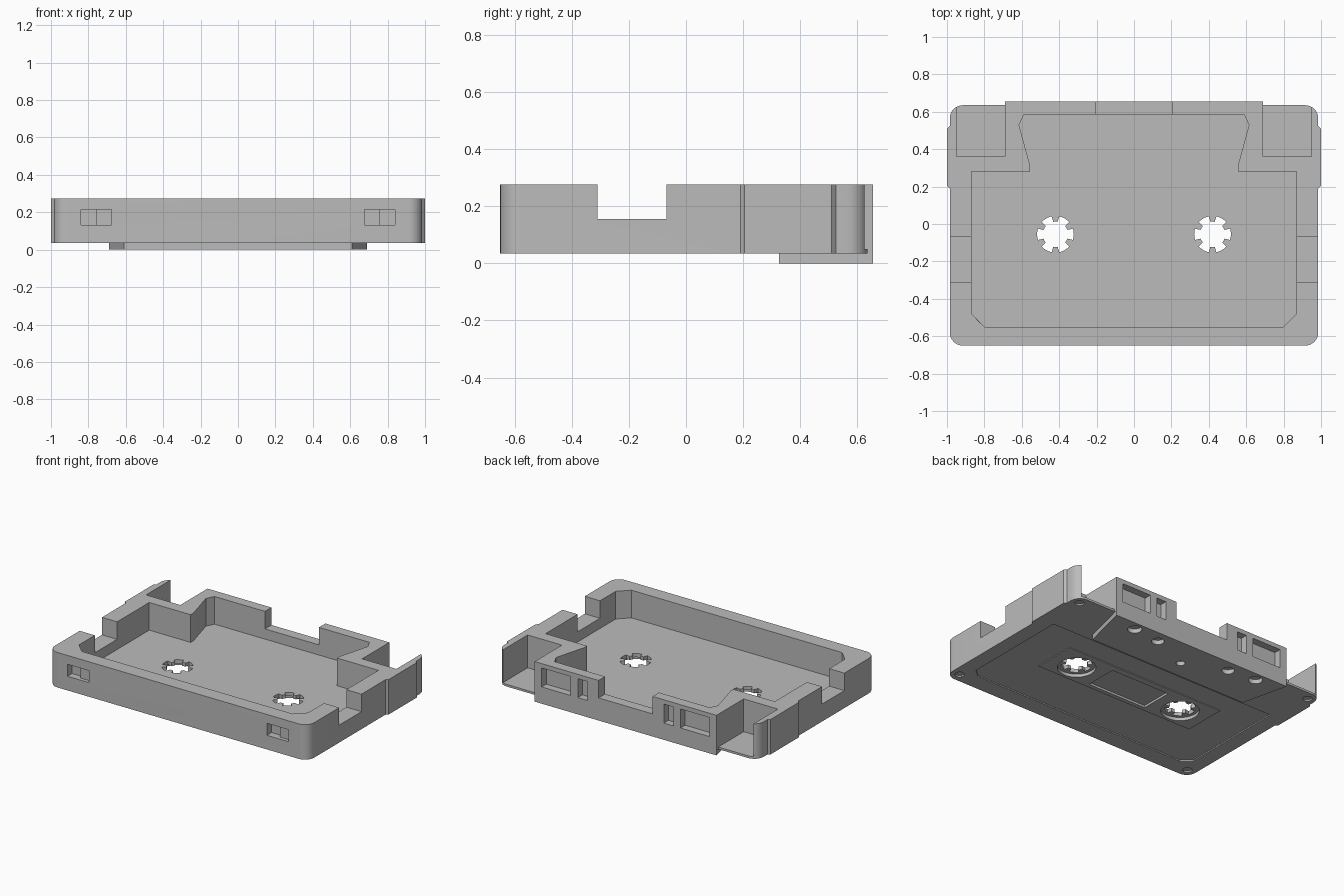
import bpy, bmesh, math

if "Cube" in bpy.data.objects:
    bpy.data.objects.remove(bpy.data.objects["Cube"], do_unlink=True)

grey = bpy.data.materials.new("matte_grey")
grey.use_nodes = True
COLOR = (0.5, 0.5, 0.5, 1)
grey.diffuse_color = COLOR
grey.node_tree.nodes["Principled BSDF"].inputs["Base Color"].default_value = COLOR


def prism(name, pts, z0, z1):
    """Extrude a flat outline from z0 to z1."""
    bm = bmesh.new()
    face = bm.faces.new([bm.verts.new((x, y, z0)) for x, y in pts])
    ext = bmesh.ops.extrude_face_region(bm, geom=[face])
    verts = [g for g in ext["geom"] if isinstance(g, bmesh.types.BMVert)]
    bmesh.ops.translate(bm, verts=verts, vec=(0, 0, z1 - z0))
    bmesh.ops.recalc_face_normals(bm, faces=bm.faces)
    mesh = bpy.data.meshes.new(name)
    bm.to_mesh(mesh)
    bm.free()
    mesh.materials.append(grey)
    obj = bpy.data.objects.new(name, mesh)
    bpy.context.collection.objects.link(obj)
    return obj


def box(name, x0, x1, y0, y1, z0, z1):
    return prism(name, [(x0, y0), (x1, y0), (x1, y1), (x0, y1)], z0, z1)


def arc(cx, cy, r, a0, a1, n=8):
    angles = [math.radians(a0 + (a1 - a0) * i / n) for i in range(n + 1)]
    return [(cx + r * math.cos(a), cy + r * math.sin(a)) for a in angles]


def disc(name, x, y, r, z0, z1):
    return prism(name, arc(x, y, r, 0, 360, 32)[:-1], z0, z1)


def mirrored(half):
    """Close a right-hand outline with its mirror image."""
    return half + [(-x, y) for x, y in reversed(half)]


def combine(target, tool, operation="DIFFERENCE"):
    mod = target.modifiers.new("combine", "BOOLEAN")
    mod.operation = operation
    mod.solver = "EXACT"
    mod.object = tool
    bpy.context.view_layer.objects.active = target
    bpy.ops.object.modifier_apply(modifier=mod.name)
    bpy.data.objects.remove(tool, do_unlink=True)


BASE, TOP, FLOOR, LEDGE = 0.035, 0.275, 0.085, 0.155
OVER = 0.4

# Rounded shell with side grips and a projecting rear block
outline = arc(0.915, -0.58, 0.07, -90, 0)
outline += [(0.985, 0.19), (1.0, 0.205), (1.0, 0.51), (0.985, 0.525)]
outline += arc(0.915, 0.565, 0.07, 0, 90) + [(0.69, 0.635), (0.69, 0.655)]
shell = prism("cassette_shell", mirrored(outline), BASE, TOP)

# Thick trapezoid under the rear edge
trapezoid = [(0.61, 0.325), (0.69, 0.655)]
combine(shell, prism("trapezoid", mirrored(trapezoid), 0, 0.05), "UNION")

# Open main cavity
cavity = [(0.8, -0.55), (0.87, -0.48), (0.87, 0.28), (0.555, 0.28),
          (0.555, 0.31), (0.615, 0.53), (0.588, 0.585)]
combine(shell, prism("cavity", mirrored(cavity), FLOOR, OVER))

# Gap in the rear wall
combine(shell, box("rear_gap", -0.205, 0.205, 0.57, 0.7, LEDGE, OVER))

# Shallow label panel on the underside, with a raised hub panel
label = [(0.82, -0.53), (0.88, -0.48), (0.88, 0.27)]
combine(shell, prism("label_recess", mirrored(label), -0.1, BASE + 0.008))
combine(shell, box("hub_panel", -0.61, 0.61, -0.195, 0.105, BASE + 0.003, 0.06), "UNION")
combine(shell, box("window_recess", -0.225, 0.225, -0.165, 0.06, -0.1, BASE + 0.018))

for s in (-1, 1):
    def side_box(name, x0, x1, *rest):
        a, b = sorted((s * x0, s * x1))
        return box(name, a, b, *rest)

    # Rear corner pocket and side wall notch
    combine(shell, side_box("corner_pocket", 0.69, 0.95, 0.36, 0.8, 0.05, OVER))
    combine(shell, side_box("side_notch", 0.8, 1.1, -0.31, -0.068, LEDGE, OVER))

    # Blind windows in the rear face
    combine(shell, side_box("large_window", 0.417, 0.637, 0.605, 0.75, 0.115, 0.245))
    combine(shell, side_box("small_window", 0.29, 0.363, 0.605, 0.75, 0.115, 0.245))

    # Stepped slot in the front face
    mid = s * 0.757
    combine(shell, box("slot_deep", mid - 0.082, mid, -0.8, -0.6, 0.132, 0.214))
    combine(shell, box("slot_shallow", mid - 0.01, mid + 0.082, -0.8, -0.625, 0.132, 0.214))

    # Toothed hub hole with a round recess below
    hub = []
    for k in range(6):
        a = 60 * k
        hub += arc(s * 0.42, -0.055, 0.098, a - 18, a + 18, 6)
        hub += arc(s * 0.42, -0.055, 0.068, a + 20, a + 40, 2)
    combine(shell, disc("hub_recess", s * 0.42, -0.055, 0.12, -0.1, BASE + 0.025))
    combine(shell, prism("hub_hole", hub, -0.1, 0.2))

    # Locating holes and screw sockets underneath
    combine(shell, disc("large_hole", s * 0.49, 0.59, 0.045, -0.1, 0.03))
    combine(shell, disc("small_hole", s * 0.285, 0.57, 0.04, -0.1, 0.03))
    for y in (-0.585, 0.575):
        combine(shell, disc("screw_socket", s * 0.925, y, 0.03, -0.1, BASE + 0.01))

combine(shell, disc("centre_hole", 0, 0.45, 0.028, -0.1, 0.03))

# Smooth rounded corners, sharp edges elsewhere
bpy.ops.object.select_all(action="DESELECT")
shell.select_set(True)
bpy.context.view_layer.objects.active = shell
bpy.ops.object.shade_smooth_by_angle(angle=math.radians(25))
